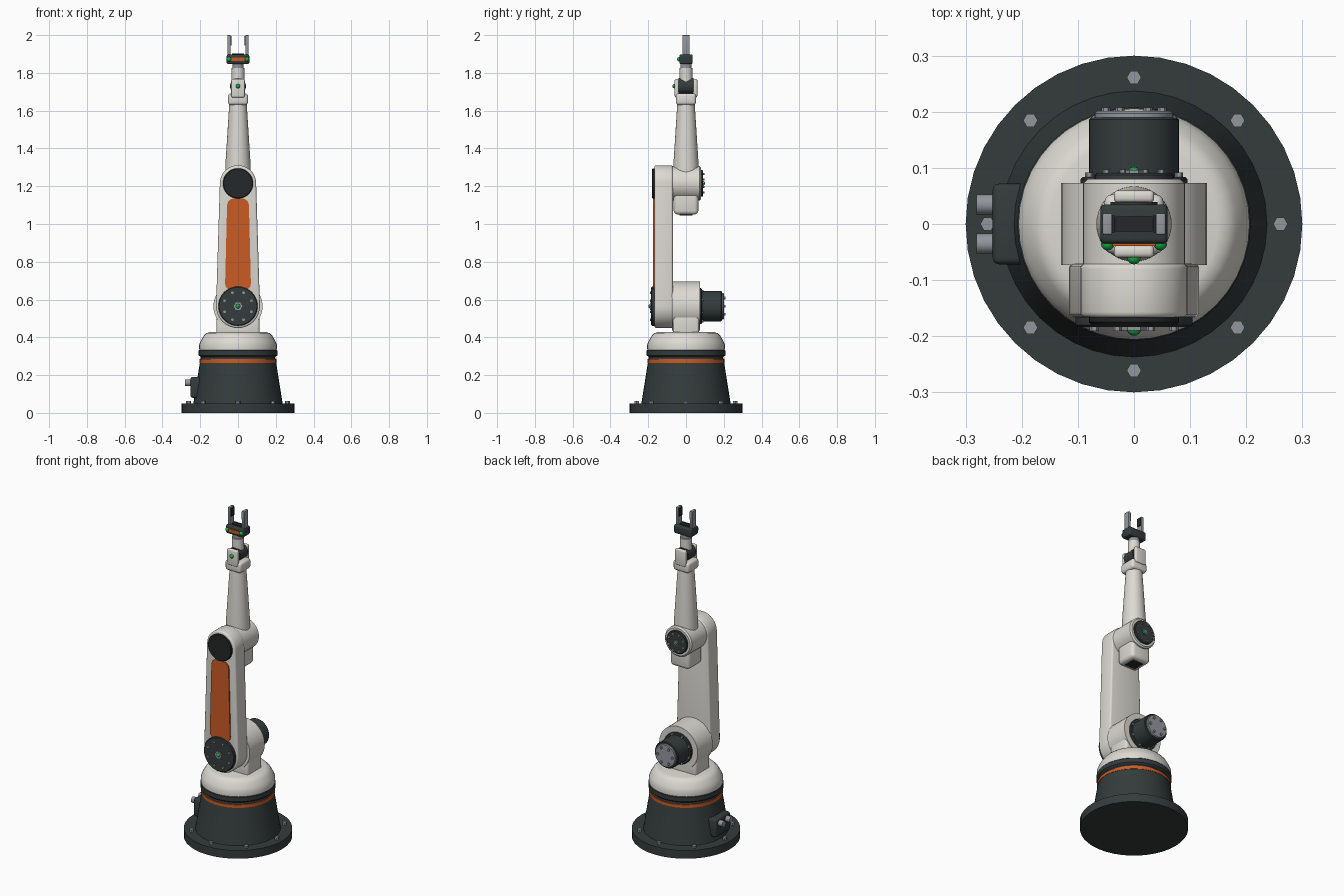
import bpy, bmesh, math
from mathutils import Matrix, Vector

if "Cube" in bpy.data.objects:
    bpy.data.objects.remove(bpy.data.objects["Cube"])


def material(name, rgb):
    m = bpy.data.materials.new(name)
    m.use_nodes = True
    m.diffuse_color = (*rgb, 1)
    m.node_tree.nodes["Principled BSDF"].inputs["Base Color"].default_value = (*rgb, 1)
    return m


WHITE = material("warm white", (0.72, 0.70, 0.65))
DARK = material("dark slate", (0.035, 0.045, 0.045))
BLACK = material("rubber black", (0.018, 0.02, 0.021))
ORANGE = material("orange", (0.60, 0.105, 0.017))
SILVER = material("silver", (0.29, 0.31, 0.34))
GREEN = material("signal green", (0.01, 0.42, 0.06))

# Orientations for turned parts: local z becomes the named direction
UP = Matrix()
FRONT = Matrix.Rotation(math.pi / 2, 4, 'X')
BACK = Matrix.Rotation(-math.pi / 2, 4, 'X')
RIGHT = Matrix.Rotation(-math.pi / 2, 4, 'Y')


def at(x, y, z, turn=UP):
    return Matrix.Translation((x, y, z)) @ turn


def finish(name, bm, mat):
    bmesh.ops.recalc_face_normals(bm, faces=bm.faces)
    mesh = bpy.data.meshes.new(name)
    bm.to_mesh(mesh)
    bm.free()
    mesh.materials.append(mat)
    obj = bpy.data.objects.new(name, mesh)
    bpy.context.collection.objects.link(obj)
    bpy.ops.object.select_all(action='DESELECT')
    bpy.context.view_layer.objects.active = obj
    obj.select_set(True)
    bpy.ops.object.shade_smooth_by_angle(angle=math.radians(35))
    return obj


def soften(bm, width, segments=3):
    edges = [e for e in bm.edges if e.calc_face_angle(0) > 0.6]
    bmesh.ops.bevel(bm, geom=edges, offset=width, segments=segments, profile=0.5,
                    affect='EDGES', clamp_overlap=True)


def lathe(name, profile, mat, places, seg=40):
    """Turn a radius/height profile, once for each placement matrix."""
    bm = bmesh.new()
    for place in places:
        rings = []
        for r, h in profile:
            n = seg if r > 0 else 1
            rings.append([bm.verts.new(place @ Vector((r * math.cos(math.tau * i / seg),
                                                       r * math.sin(math.tau * i / seg), h)))
                          for i in range(n)])
        for a, b in zip(rings, rings[1:]):
            for i in range(seg):
                j = (i + 1) % seg
                quad = [a[i % len(a)], a[j % len(a)], b[j % len(b)], b[i % len(b)]]
                bm.faces.new(list(dict.fromkeys(quad)))
    return finish(name, bm, mat)


def drum(name, r, depth, mat, place, edge=0.004, seg=40):
    """Cylinder with a small chamfer on its outer end."""
    return lathe(name, [(0, 0), (r, 0), (r, depth - edge), (r - edge, depth), (0, depth)],
                 mat, [place], seg)


def bolts(name, count, ring, size, height, mat, place, phase=0):
    spots = []
    for i in range(count):
        a = phase + math.tau * i / count
        spots.append(place @ Matrix.Translation((ring * math.cos(a), ring * math.sin(a), 0)))
    return lathe(name, [(0, 0), (size, 0), (size, height), (0, height)], mat, spots, 6)


def box(name, low, high, mat, bevel=0.0):
    bm = bmesh.new()
    bmesh.ops.create_cube(bm, size=1)
    low, high = Vector(low), Vector(high)
    size = high - low
    for v in bm.verts:
        v.co = (low + high) / 2 + Vector((v.co.x * size.x, v.co.y * size.y, v.co.z * size.z))
    if bevel:
        soften(bm, bevel)
    return finish(name, bm, mat)


def slab(name, outline, y_back, y_front, mat, corner=0.0, bevel=0.0):
    """Extrude an x/z outline along y."""
    bm = bmesh.new()
    bm.faces.new([bm.verts.new((x, y_back, z)) for x, z in outline])
    if corner:
        bmesh.ops.bevel(bm, geom=bm.verts[:], offset=corner, segments=4, profile=0.5,
                        affect='VERTICES')
    bm.faces.ensure_lookup_table()
    out = bmesh.ops.extrude_face_region(bm, geom=bm.faces[:])
    moved = [g for g in out["geom"] if isinstance(g, bmesh.types.BMVert)]
    bmesh.ops.translate(bm, verts=moved, vec=(0, y_front - y_back, 0))
    bmesh.ops.recalc_face_normals(bm, faces=bm.faces)
    if bevel:
        soften(bm, bevel)
    return finish(name, bm, mat)


def link_outline(z0, r0, z1, r1, steps=20):
    """Two circles joined by their tangents."""
    a = math.asin((r0 - r1) / (z1 - z0))
    pts = []
    for z, r, start, end in ((z1, r1, a, math.pi - a), (z0, r0, math.pi - a, math.tau + a)):
        for i in range(steps + 1):
            t = start + (end - start) * i / steps
            pts.append((r * math.cos(t), z + r * math.sin(t)))
    return pts


SHOULDER, ELBOW, WRIST = 0.565, 1.215, 1.73

# Base
lathe("base_flange", [(0, 0), (0.30, 0), (0.30, 0.05), (0, 0.05)], DARK, [UP])
lathe("base_cone", [(0, 0.05), (0.237, 0.05), (0.233, 0.07), (0.202, 0.265), (0.196, 0.30),
                    (0, 0.30)], DARK, [UP])
lathe("base_stripe", [(0.19, 0.265), (0.204, 0.265), (0.204, 0.284), (0.19, 0.284)], ORANGE, [UP])
lathe("turntable_ring", [(0, 0.295), (0.197, 0.295), (0.208, 0.305), (0.208, 0.33),
                         (0.203, 0.336), (0, 0.336)], DARK, [UP])
bolts("flange_bolts", 8, 0.261, 0.013, 0.013, SILVER, at(0, 0, 0.05))
box("connector_box", (-0.252, -0.072, 0.08), (-0.19, 0.072, 0.19), DARK, 0.012)
lathe("cable_connectors", [(0, 0), (0.018, 0), (0.018, 0.03), (0, 0.03)], SILVER,
      [at(-0.251, y, 0.16, RIGHT) for y in (-0.035, 0.035)], 16)

# Rotating turret and shoulder
lathe("turret", [(0, 0.334), (0.205, 0.334), (0.206, 0.36), (0.198, 0.38), (0.182, 0.408),
                 (0.168, 0.422), (0.15, 0.427), (0, 0.427)], WHITE, [UP])
box("shoulder_pedestal", (-0.115, -0.07, 0.40), (0.115, 0.07, 0.53), WHITE, 0.015)
lathe("shoulder_housing", [(0, -0.073), (0.13, -0.073), (0.13, 0.073), (0, 0.073)], WHITE,
      [at(0, 0, SHOULDER, BACK)])
drum("motor_collar", 0.095, 0.011, DARK, at(0, 0.073, SHOULDER, BACK))
bolts("motor_collar_bolts", 8, 0.087, 0.007, 0.008, SILVER, at(0, 0.084, SHOULDER, BACK), math.pi / 8)
drum("shoulder_motor", 0.08, 0.117, DARK, at(0, 0.073, SHOULDER, BACK))
drum("motor_cap", 0.07, 0.013, SILVER, at(0, 0.188, SHOULDER, BACK))
bolts("motor_cap_bolts", 6, 0.05, 0.008, 0.008, SILVER, at(0, 0.20, SHOULDER, BACK))

# Lower arm with its cover panel
slab("lower_arm", link_outline(SHOULDER, 0.116, ELBOW, 0.096), -0.07, -0.167, WHITE, bevel=0.01)
slab("arm_panel", [(-0.069, 0.65), (0.069, 0.65), (0.057, 1.135), (-0.057, 1.135)],
     -0.165, -0.174, ORANGE, corner=0.035)
drum("shoulder_cover", 0.104, 0.018, DARK, at(0, -0.166, SHOULDER, FRONT))
bolts("shoulder_cover_bolts", 8, 0.077, 0.008, 0.007, SILVER, at(0, -0.184, SHOULDER, FRONT), math.pi / 8)
bolts("shoulder_hub", 1, 0, 0.023, 0.006, SILVER, at(0, -0.184, SHOULDER, FRONT))
drum("elbow_front_cover", 0.08, 0.013, BLACK, at(0, -0.166, ELBOW, FRONT))

# Elbow
drum("elbow_housing", 0.091, 0.152, WHITE, at(0, -0.072, ELBOW, BACK), 0.008)
drum("elbow_back_cover", 0.07, 0.012, DARK, at(0, 0.079, ELBOW, BACK))
bolts("elbow_cover_bolts", 8, 0.053, 0.006, 0.006, SILVER, at(0, 0.091, ELBOW, BACK), math.pi / 8)
bolts("elbow_hub", 1, 0, 0.016, 0.005, SILVER, at(0, 0.091, ELBOW, BACK))
box("elbow_counterweight", (-0.065, -0.065, 1.05), (0.065, 0.065, 1.20), WHITE, 0.02)
box("counterweight_plate", (-0.035, -0.035, 1.046), (0.035, 0.035, 1.054), BLACK)

# Upper arm
lathe("upper_arm", [(0, 1.2), (0.068, 1.2), (0.067, 1.31), (0.046, 1.64), (0, 1.64)],
      WHITE, [UP])

# Wrist
box("wrist_collar", (-0.053, -0.053, 1.63), (0.053, 0.053, 1.692), WHITE, 0.015)
for side, y in (("front", -0.049), ("back", 0.049)):
    box("wrist_ear_" + side, (-0.036, y - 0.011, 1.67), (0.036, y + 0.011, 1.768), WHITE, 0.008)
lathe("wrist_joint", [(0, -0.039), (0.042, -0.039), (0.042, 0.039), (0, 0.039)], DARK,
      [at(0, 0, WRIST, BACK)], 32)
lathe("wrist_neck", [(0, 1.73), (0.034, 1.73), (0.034, 1.825), (0, 1.825)], WHITE, [UP], 32)
lathe("tool_flange", [(0, 1.82), (0.03, 1.82), (0.03, 1.85), (0, 1.85)], SILVER, [UP], 32)

# Gripper
box("gripper_body", (-0.06, -0.035, 1.846), (0.06, 0.035, 1.898), DARK, 0.009)
box("gripper_rail", (-0.033, -0.013, 1.89), (0.033, 0.013, 1.902), BLACK)
box("gripper_stripe", (-0.038, -0.039, 1.862), (0.038, -0.033, 1.881), ORANGE)
for side, s in (("left", 1), ("right", -1)):
    xs = sorted((s * 0.039, s * 0.056))
    box("finger_" + side, (xs[0], -0.019, 1.89), (xs[1], 0.019, 2.0), SILVER, 0.003)
    xs = sorted((s * 0.034, s * 0.04))
    box("finger_pad_" + side, (xs[0], -0.015, 1.945), (xs[1], 0.015, 1.995), BLACK)

# Indicator lights, small domes on the joints and gripper
for name, spot, r in (("shoulder_light", at(0, -0.186, SHOULDER, FRONT), 0.013),
                      ("elbow_light", at(0, 0.091, ELBOW, BACK), 0.011),
                      ("wrist_light", at(0, -0.06, WRIST, FRONT), 0.012),
                      ("gripper_light_left", at(0.047, -0.035, 1.872, FRONT), 0.012),
                      ("gripper_light_right", at(-0.047, -0.035, 1.872, FRONT), 0.012)):
    dome = [(r * math.cos(math.pi * i / 12), r * math.sin(math.pi * i / 12)) for i in range(6)]
    lathe(name, [(0, 0)] + dome + [(0, r)], GREEN, [spot], 16)
